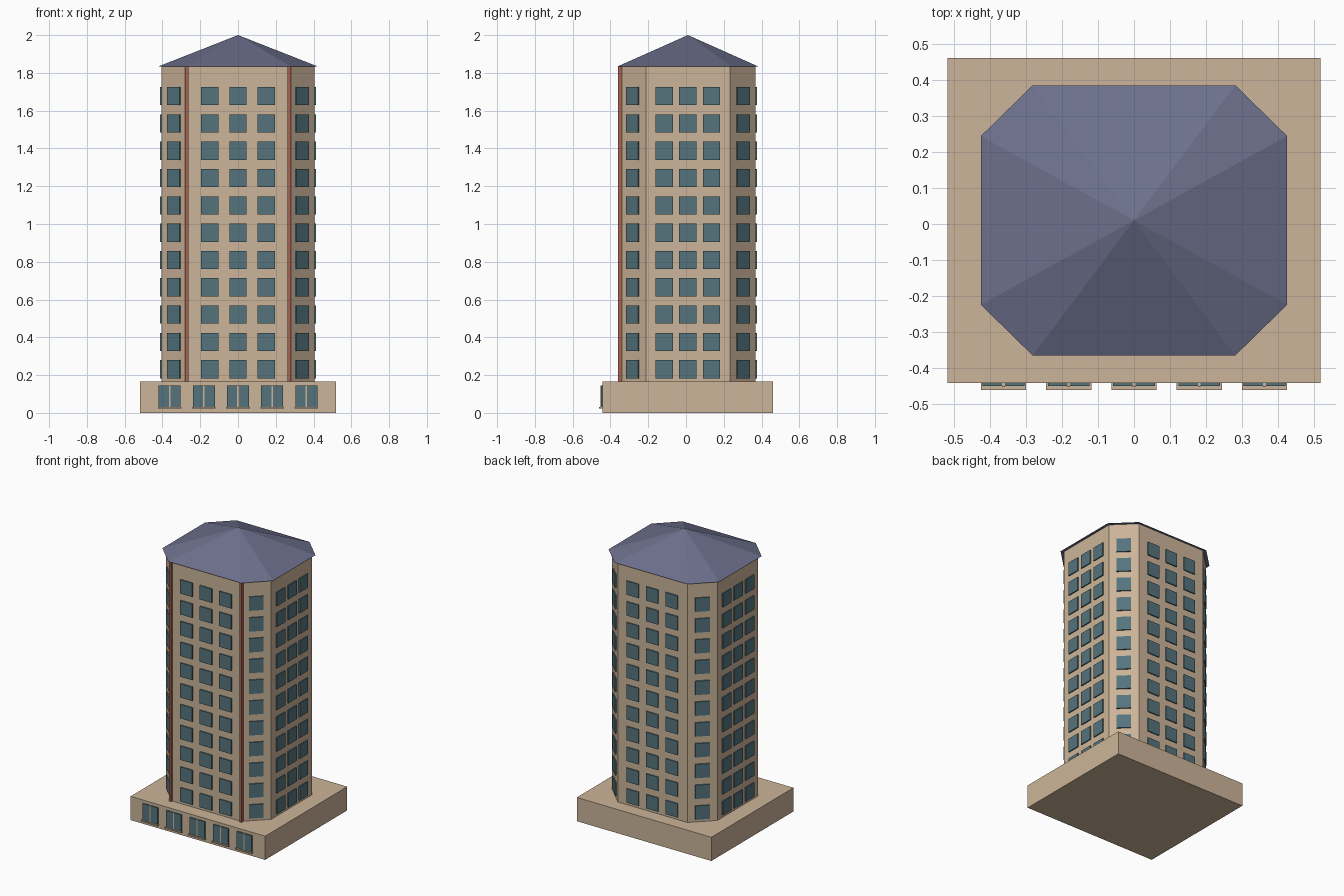
import bpy, bmesh
from math import atan2, sin, cos
from mathutils import Matrix, Vector

if "Cube" in bpy.data.objects:
    bpy.data.objects.remove(bpy.data.objects["Cube"])

CY = 0.01                      # depth centre of the tower and podium
BASE_TOP, EAVES, PEAK = 0.165, 1.833, 2.0
FLOORS, FLOOR_STEP, FIRST = 11, 0.1446, 0.231


def material(name, rgb):
    m = bpy.data.materials.new(name)
    m.diffuse_color = (*rgb, 1)
    m.use_nodes = True
    m.node_tree.nodes["Principled BSDF"].inputs["Base Color"].default_value = m.diffuse_color
    return m


WALL = material("beige wall", (0.604, 0.462, 0.319))
GLASS = material("teal glass", (0.089, 0.174, 0.205))
ROOF = material("slate roof", (0.150, 0.162, 0.262))
TRIM = material("red trim", (0.39, 0.127, 0.084))


def finish(name, bm, mat):
    bmesh.ops.recalc_face_normals(bm, faces=bm.faces)
    me = bpy.data.meshes.new(name)
    bm.to_mesh(me)
    bm.free()
    me.materials.append(mat)
    ob = bpy.data.objects.new(name, me)
    bpy.context.collection.objects.link(ob)
    return ob


def add_box(bm, centre, size, angle=0.0):
    m = (Matrix.Translation(centre) @ Matrix.Rotation(angle, 4, 'Z')
         @ Matrix.Diagonal((*size, 1)))
    bmesh.ops.create_cube(bm, size=1, matrix=m)


def octagon(s=1.0):
    """Rectangle with chamfered corners, anticlockwise."""
    ax, ay, bx, by = 0.425 * s, 0.375 * s, 0.281 * s, 0.234 * s
    pts = [(-bx, -ay), (bx, -ay), (ax, -by), (ax, by),
           (bx, ay), (-bx, ay), (-ax, by), (-ax, -by)]
    return [Vector((x, y + CY, 0)) for x, y in pts]


# podium
bm = bmesh.new()
add_box(bm, (0, CY, BASE_TOP / 2), (1.036, 0.902, BASE_TOP))
finish("podium", bm, WALL)

# tower shaft
outline = octagon(0.953)
bm = bmesh.new()
face = bm.faces.new([bm.verts.new((p.x, p.y, BASE_TOP)) for p in outline])
ext = bmesh.ops.extrude_face_region(bm, geom=[face])
verts = [g for g in ext["geom"] if isinstance(g, bmesh.types.BMVert)]
bmesh.ops.translate(bm, verts=verts, vec=(0, 0, EAVES - BASE_TOP))
finish("tower", bm, WALL)

# pointed roof
bm = bmesh.new()
ring = [bm.verts.new((p.x, p.y, EAVES)) for p in octagon()]
apex = bm.verts.new((0, CY, PEAK))
bm.faces.new(ring)
for i, v in enumerate(ring):
    bm.faces.new((v, ring[(i + 1) % 8], apex))
finish("roof", bm, ROOF)

# tower windows: three columns on main walls, one on each chamfer
bm = bmesh.new()
for i, p in enumerate(outline):
    q = outline[(i + 1) % 8]
    d = (q - p).normalized()
    out = Vector((d.y, -d.x, 0))
    spacing = 0.15 if i % 4 == 0 else 0.125
    columns = (0,) if i % 2 else (-spacing, 0, spacing)
    for off in columns:
        for floor in range(FLOORS):
            c = (p + q) / 2 + d * off + out * 0.002
            c.z = FIRST + floor * FLOOR_STEP
            add_box(bm, c, (0.092, 0.012, 0.096), atan2(d.y, d.x))
finish("tower_windows", bm, GLASS)

# red strips on the two front edges
bm = bmesh.new()
for side in (-1, 1):
    add_box(bm, (side * 0.271, -0.349, (BASE_TOP + EAVES) / 2),
            (0.018, 0.022, EAVES - BASE_TOP))
finish("corner_strips", bm, TRIM)

# podium windows: paired panes with a sill
panes, sills = bmesh.new(), bmesh.new()
for k in range(-2, 3):
    x = k * 0.181
    for side in (-1, 1):
        add_box(panes, (x + side * 0.031, -0.443, 0.087), (0.054, 0.014, 0.115))
    add_box(sills, (x, -0.448, 0.026), (0.125, 0.024, 0.008))
    add_box(sills, (x, -0.444, 0.087), (0.008, 0.016, 0.115))
finish("podium_windows", panes, GLASS)
finish("podium_window_sills", sills, WALL)
